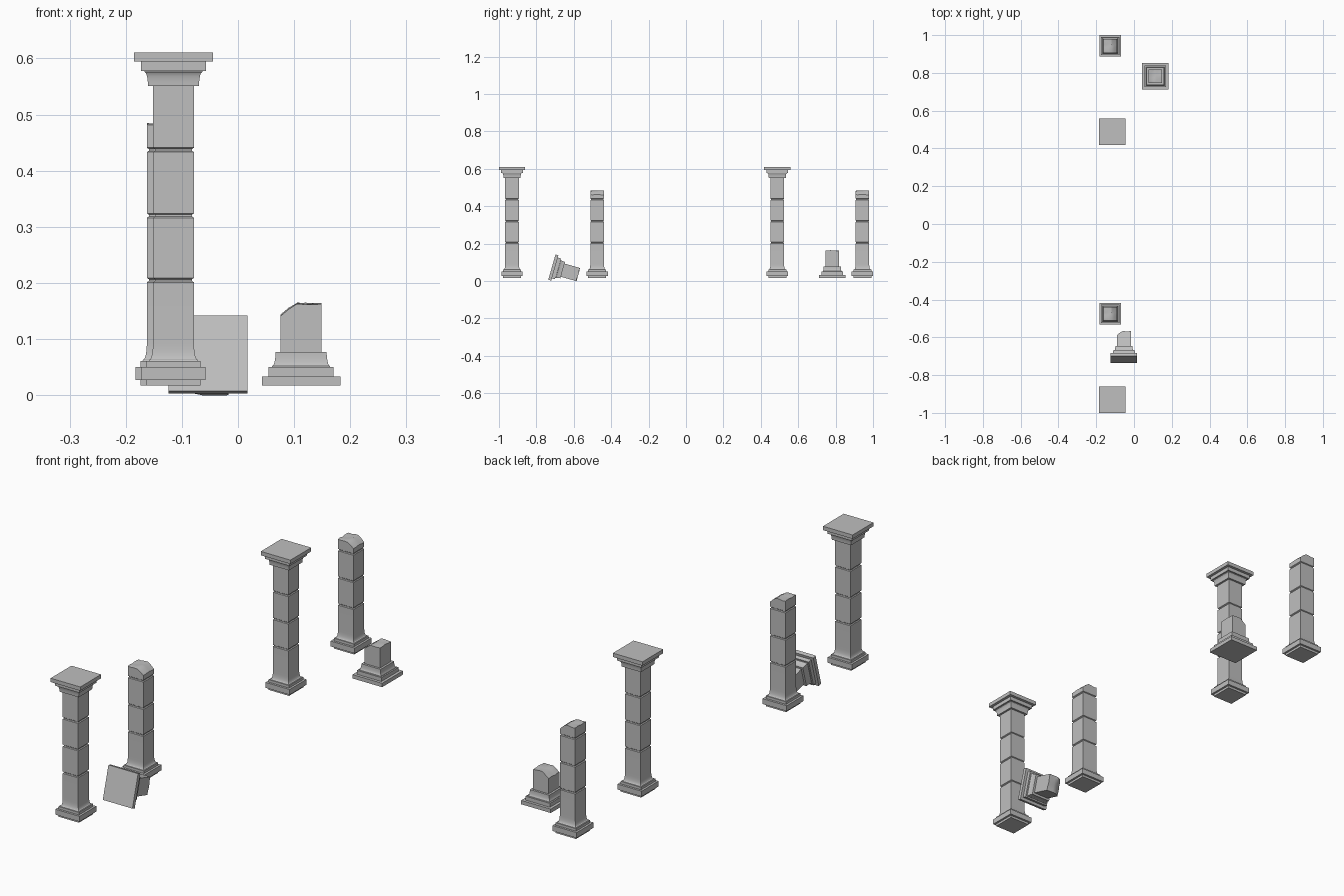
import bpy, bmesh, math, random
from mathutils import Matrix

cube = bpy.data.objects.get("Cube")
if cube:
    bpy.data.objects.remove(cube, do_unlink=True)

stone = bpy.data.materials.new("grey_stone")
stone.use_nodes = True
GREY = (0.52, 0.52, 0.52, 1)
stone.diffuse_color = GREY
stone.node_tree.nodes["Principled BSDF"].inputs["Base Color"].default_value = GREY

SHAFT = 0.0365   # half width of the square shaft
JOINTS = (0.205, 0.32, 0.437)


def cove(z0, h0, z1, h1, steps=6):
    """Concave quarter curve from a wide half width h0 to a narrow h1."""
    arc = [math.pi / 2 * i / steps for i in range(steps + 1)]
    return [(z0 + (z1 - z0) * (1 - math.cos(a)), h0 + (h1 - h0) * math.sin(a)) for a in arc]


def add_loft(bm, profile, cap_top=True):
    """Stack square rings given as (height, half width)."""
    rings = [[bm.verts.new((sx * h, sy * h, z)) for sx, sy in ((-1, -1), (1, -1), (1, 1), (-1, 1))]
             for z, h in profile]
    for low, high in zip(rings, rings[1:]):
        for i in range(4):
            j = (i + 1) % 4
            bm.faces.new((low[i], low[j], high[j], high[i]))
    bm.faces.new(rings[0][::-1])
    if cap_top:
        bm.faces.new(rings[-1])


def add_broken_end(bm, z_bottom, z_top, side):
    """Snapped shaft end, flat on one side and sloping down towards the other."""
    rng = random.Random(4)
    grid = bmesh.ops.create_grid(bm, x_segments=5, y_segments=5, size=SHAFT)
    verts = grid["verts"]
    rim = list({e for v in verts for e in v.link_edges if e.is_boundary})
    for v in verts:
        u = side * v.co.x / SHAFT
        v.co.z = z_top + min(0, 0.032 * (u + 1) - 0.021) + rng.uniform(-0.003, 0.001)
    walls = bmesh.ops.extrude_edge_only(bm, edges=rim)["geom"]
    for v in walls:
        if isinstance(v, bmesh.types.BMVert):
            v.co.z = z_bottom


def finish(bm, name, matrix):
    bmesh.ops.recalc_face_normals(bm, faces=bm.faces)
    mesh = bpy.data.meshes.new(name)
    bm.to_mesh(mesh)
    bm.free()
    mesh.materials.append(stone)
    mesh.shade_smooth()
    mesh.set_sharp_from_angle(angle=math.radians(30))
    obj = bpy.data.objects.new(name, mesh)
    obj.matrix_world = matrix
    bpy.context.scene.collection.objects.link(obj)


def base_and_shaft(joints):
    """Foot, plinth, flared skirt and shaft with a notch at every joint."""
    rows = [(0.017, 0.048), (0.027, 0.048), (0.027, 0.057), (0.05, 0.057),
            (0.05, 0.048), (0.061, 0.048), (0.061, 0.044)]
    rows += cove(0.063, 0.043, 0.092, SHAFT)
    for z in joints:
        rows += [(z - 0.004, SHAFT), (z - 0.0015, SHAFT - 0.0035),
                 (z + 0.0015, SHAFT - 0.0035), (z + 0.004, SHAFT)]
    return rows


# Moulding of the capital, measured from its broad slab inwards
capital = [(0, 0.07), (0.0165, 0.07), (0.0165, 0.058), (0.033, 0.058), (0.033, 0.052)]
capital += cove(0.035, 0.0515, 0.06, 0.0455) + [(0.06, SHAFT)]


def whole_column(name, x, y):
    bm = bmesh.new()
    top = [(0.611 - z, h) for z, h in reversed(capital)]
    add_loft(bm, base_and_shaft(JOINTS) + top)
    finish(bm, name, Matrix.Translation((x, y, 0)))


def broken_column(name, x, y):
    bm = bmesh.new()
    add_loft(bm, base_and_shaft(JOINTS), cap_top=False)
    add_broken_end(bm, JOINTS[-1] + 0.004, 0.484, -1)
    finish(bm, name, Matrix.Translation((x, y, 0)))


def broken_capital(name, matrix):
    bm = bmesh.new()
    add_loft(bm, capital, cap_top=False)
    add_broken_end(bm, 0.06, 0.147, 1)
    finish(bm, name, matrix)


# Two matching groups of columns
for group, whole_y, broken_y in (("front", -0.93, -0.475), ("back", 0.488, 0.943)):
    whole_column(group + "_whole_column", -0.115, whole_y)
    broken_column(group + "_broken_column", -0.126, broken_y)

# Snapped capitals: one upright on its slab, one toppled on its side
broken_capital("upright_broken_capital", Matrix.Translation((0.1125, 0.782, 0.017)))
broken_capital("toppled_broken_capital",
               Matrix.Translation((-0.0535, -0.717, 0.0745)) @ Matrix.Rotation(math.radians(-105.8), 4, "X"))
